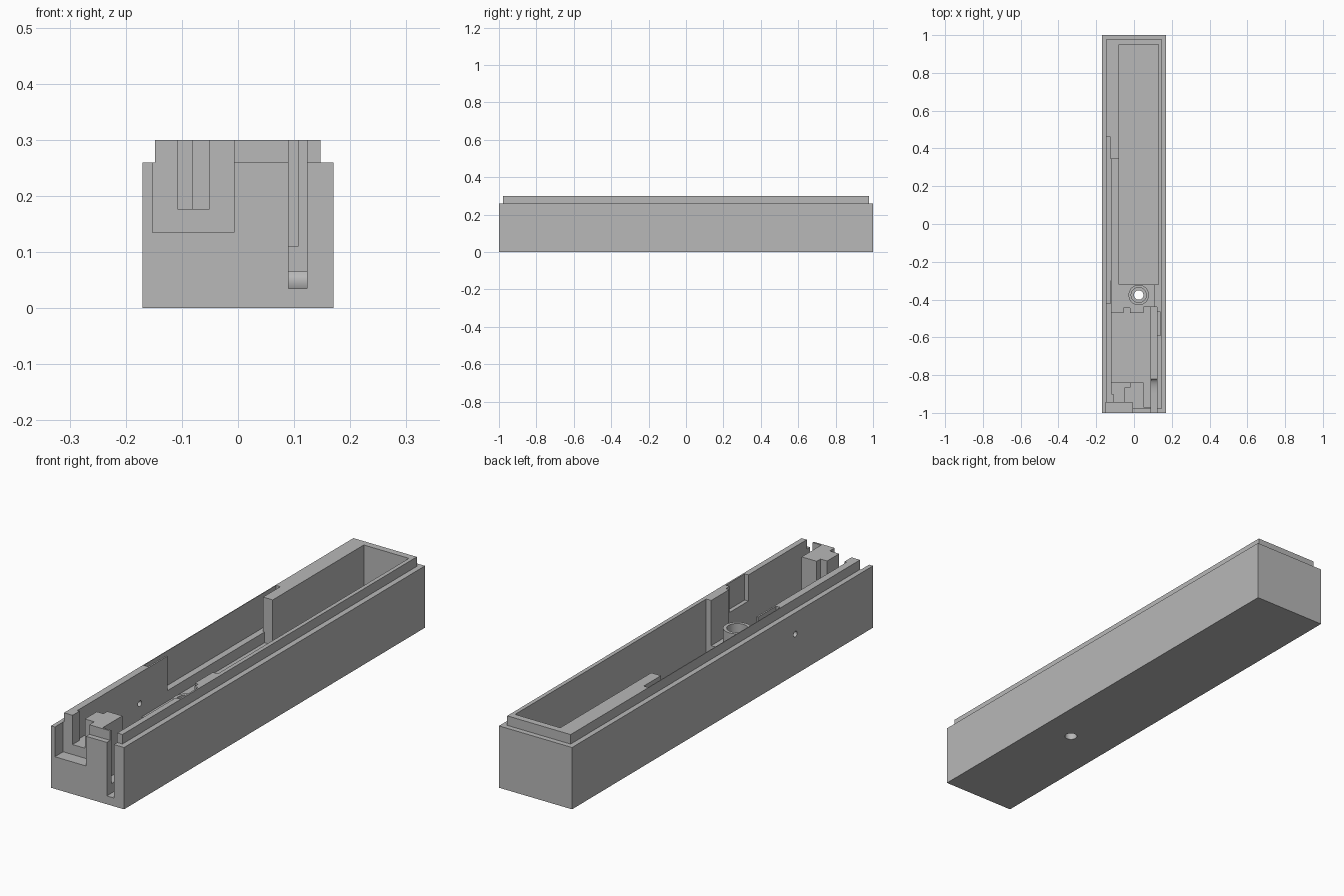
import bpy, bmesh, math
from mathutils import Matrix

if "Cube" in bpy.data.objects:
    bpy.data.objects.remove(bpy.data.objects["Cube"])

grey = bpy.data.materials.new("grey_plastic")
grey.diffuse_color = (0.48, 0.48, 0.48, 1)
grey.use_nodes = True
grey.node_tree.nodes["Principled BSDF"].inputs["Base Color"].default_value = grey.diffuse_color


def make_object(name, bm):
    bmesh.ops.recalc_face_normals(bm, faces=bm.faces)
    mesh = bpy.data.meshes.new(name)
    bm.to_mesh(mesh)
    bm.free()
    mesh.materials.append(grey)
    ob = bpy.data.objects.new(name, mesh)
    bpy.context.collection.objects.link(ob)
    return ob


def box(name, x0, x1, y0, y1, z0, z1=0.4):
    bm = bmesh.new()
    bmesh.ops.create_cube(bm, size=1)
    for v in bm.verts:
        v.co = (x1 if v.co.x > 0 else x0,
                y1 if v.co.y > 0 else y0,
                z1 if v.co.z > 0 else z0)
    return make_object(name, bm)


def cylinder(name, radius, depth, centre, along_x=False):
    bm = bmesh.new()
    m = Matrix.Translation(centre)
    if along_x:
        m = m @ Matrix.Rotation(math.pi / 2, 4, 'Y')
    bmesh.ops.create_cone(bm, cap_ends=True, segments=32, radius1=radius,
                          radius2=radius, depth=depth, matrix=m)
    return make_object(name, bm)


def side_profile(name, points, x0, x1):
    """Extrude a (y, z) outline along x."""
    bm = bmesh.new()
    face = bm.faces.new([bm.verts.new((x0, y, z)) for y, z in points])
    out = bmesh.ops.extrude_face_region(bm, geom=[face])
    for v in out["geom"]:
        if isinstance(v, bmesh.types.BMVert):
            v.co.x = x1
    return make_object(name, bm)


def combine(target, tool, operation):
    mod = target.modifiers.new("combine", 'BOOLEAN')
    mod.operation = operation
    mod.solver = 'EXACT'
    mod.object = tool
    bpy.context.view_layer.objects.active = target
    bpy.ops.object.modifier_apply(modifier=mod.name)
    bpy.data.objects.remove(tool)


# Outer case with the raised lip for the lid
case = box("case", -0.17, 0.17, -1, 1, 0, 0.26)
combine(case, box("lip", -0.148, 0.147, -0.978, 0.978, 0.1, 0.30), 'UNION')

# Pockets: x range, y range, floor height
pockets = {
    "main_compartment": (-0.08, 0.13, -0.32, 0.95, 0.035),
    "side_ledge": (-0.118, -0.07, -0.46, 0.345, 0.11),
    "middle_bay": (-0.118, 0.107, -0.48, -0.31, 0.11),
    "front_bay": (-0.118, 0.10, -0.84, -0.47, 0.075),
    "front_bay_gap": (0.05, 0.10, -0.97, -0.80, 0.075),
    "bay_tab_left": (-0.055, -0.02, -0.50, -0.445, 0.075),
    "bay_tab_right": (0.05, 0.10, -0.50, -0.44, 0.075),
    "board_groove": (-0.145, -0.125, -0.42, 0.46, 0.155),
    "board_window": (-0.13, -0.11, -0.30, 0.345, 0.155),
    "wall_recess": (0.11, 0.14, -0.59, -0.465, 0.19),
    "front_notch": (-0.152, -0.007, -1.1, -0.945, 0.135),
    "connector_neck": (-0.108, -0.051, -0.96, -0.89, 0.177),
    "connector_seat": (-0.118, -0.051, -0.90, -0.83, 0.177),
    "post_corner": (-0.06, -0.02, -0.865, -0.83, 0.177),
}
for name, dims in pockets.items():
    combine(case, box(name, *dims), 'DIFFERENCE')

# Narrow front slot whose floor curves up towards the back
ramp = [(-0.89 + 0.07 * math.sin(a), 0.065 - 0.03 * math.cos(a))
        for a in (i * math.pi / 16 for i in range(9))]
slot = [(-1.1, 0.035)] + ramp + [(-0.44, 0.065), (-0.44, 0.4), (-1.1, 0.4)]
combine(case, side_profile("front_slot", slot, 0.09, 0.123), 'DIFFERENCE')

# Screw post with counterbore and through hole
px, py = 0.025, -0.376
combine(case, cylinder("screw_post", 0.054, 0.135, (px, py, 0.1175)), 'UNION')
combine(case, cylinder("counterbore", 0.04, 0.2, (px, py, 0.20)), 'DIFFERENCE')
combine(case, cylinder("screw_hole", 0.025, 0.6, (px, py, 0.0)), 'DIFFERENCE')

# Small pin hole through the left wall
combine(case, cylinder("pin_hole", 0.012, 0.1, (-0.15, -0.484, 0.17), True), 'DIFFERENCE')

# Smooth the round parts, keep the edges crisp
bpy.ops.object.select_all(action='DESELECT')
case.select_set(True)
bpy.context.view_layer.objects.active = case
bpy.ops.object.shade_smooth_by_angle(angle=math.radians(30))
